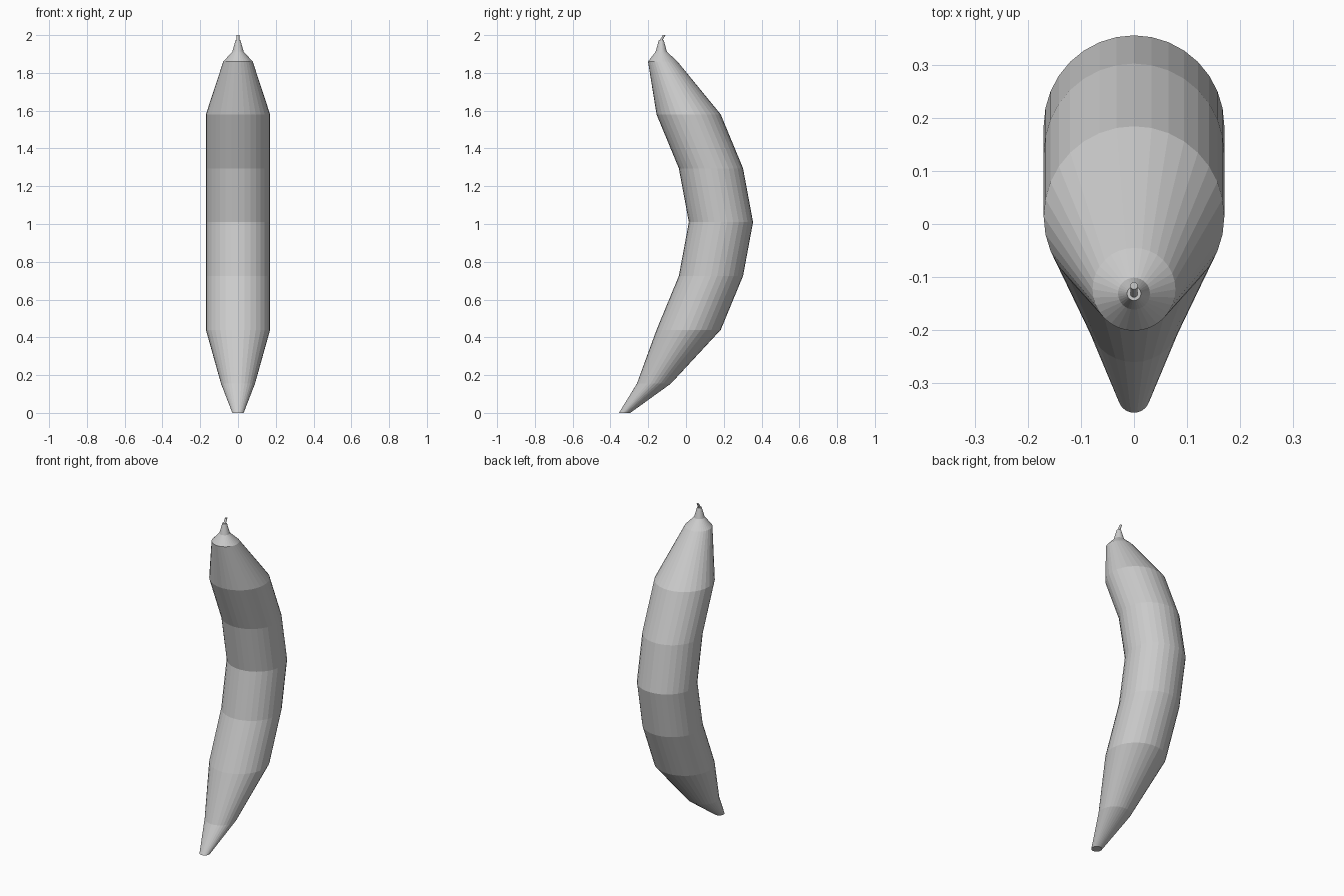
import bpy, bmesh
from math import cos, sin, tau

if "Cube" in bpy.data.objects:
    bpy.data.objects.remove(bpy.data.objects["Cube"])


def loft(name, rings, sides=32):
    """Horizontal circular rings (y centre, z, radius) joined into a capped tube."""
    bm = bmesh.new()
    loops = [[bm.verts.new((r * cos(tau * i / sides), y + r * sin(tau * i / sides), z))
              for i in range(sides)] for y, z, r in rings]
    for a, b in zip(loops, loops[1:]):
        for i in range(sides):
            j = (i + 1) % sides
            bm.faces.new((a[i], a[j], b[j], b[i]))
    bm.faces.new(loops[0][::-1])
    bm.faces.new(loops[-1])
    mesh = bpy.data.meshes.new(name)
    bm.to_mesh(mesh)
    bm.free()
    obj = bpy.data.objects.new(name, mesh)
    bpy.context.collection.objects.link(obj)
    return obj


# Curved body with tapered ends and the pointed neck on top
loft("curved_body", [
    (-0.325, 0.0, 0.03),
    (-0.17, 0.155, 0.09),
    (0.014, 0.44, 0.17),
    (0.132, 0.725, 0.17),
    (0.185, 1.01, 0.17),
    (0.132, 1.295, 0.17),
    (0.014, 1.58, 0.17),
    (-0.123, 1.86, 0.078),
    (-0.131, 1.912, 0.03),
    (-0.131, 1.973, 0.013),
])

# Thin bent stem at the tip
loft("tip_stem", [(-0.135, 1.955, 0.007), (-0.131, 1.973, 0.007), (-0.116, 2.0, 0.007)], 12)
